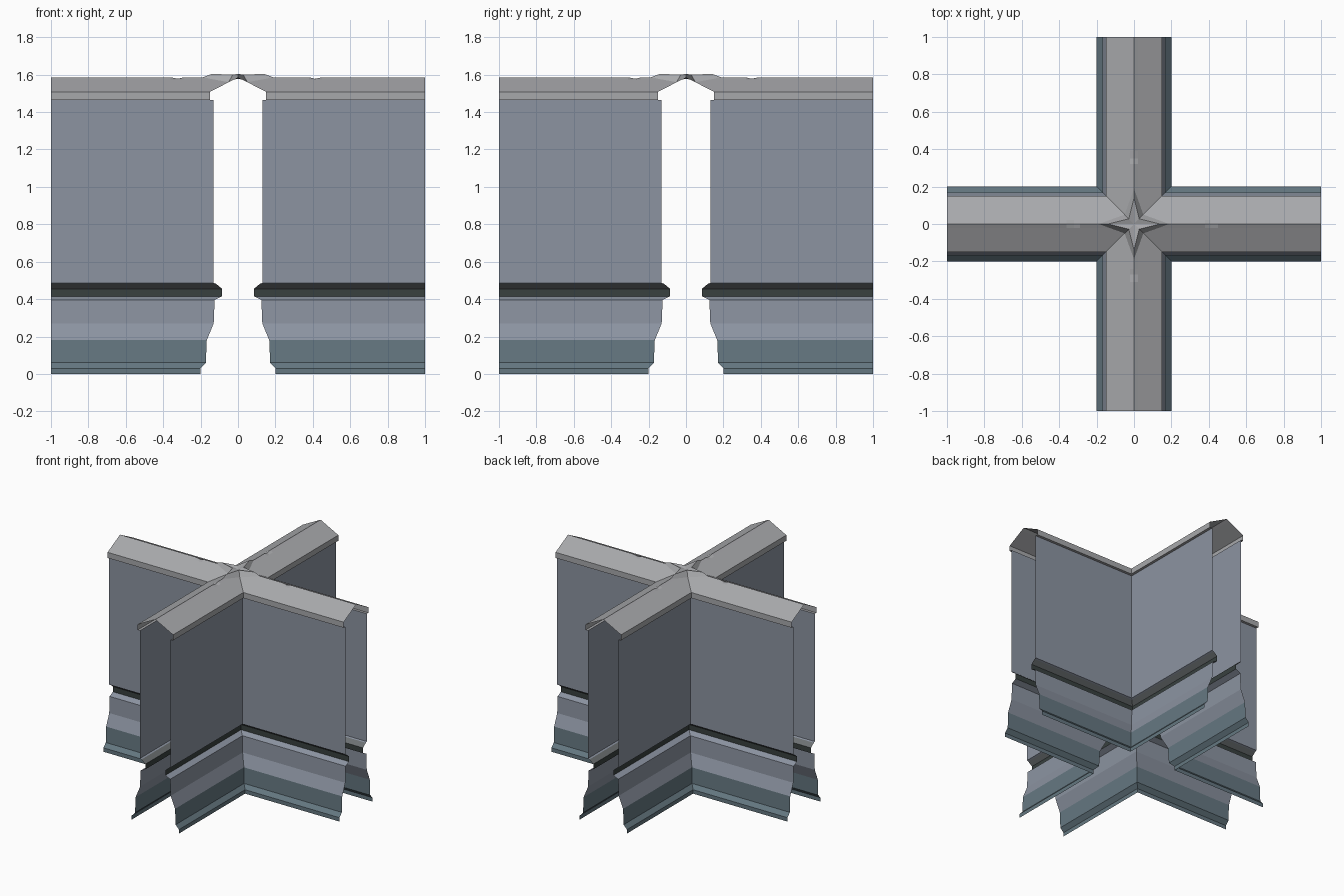
import bpy, bmesh
from mathutils import Matrix
from math import pi

if "Cube" in bpy.data.objects:
    bpy.data.objects.remove(bpy.data.objects["Cube"])

# Half cross-section of the wall: (distance from centre line, height)
PLINTH = [(0.2, 0), (0.2, 0.03), (0.172, 0.06), (0.167, 0.18)]
SLOPE = [(0.167, 0.18), (0.13, 0.27), (0.125, 0.395), (0.085, 0.415)]
GROOVE = [(0.085, 0.415), (0.085, 0.455)]
SOFFIT = [(0.085, 0.455), (0.118, 0.482)]
PANEL = [(0.118, 0.482), (0.13, 0.487), (0.13, 1.465)]
COPING = [(0.13, 1.465), (0.15, 1.465), (0.15, 1.508), (0.022, 1.574), (0, 1.586)]

# Ridge chip position on each arm: +x, +y, -x, -y
CHIPS = [0.41, 0.35, 0.32, 0.27]


def material(name, rgb):
    m = bpy.data.materials.new(name)
    m.diffuse_color = (*rgb, 1)
    m.use_nodes = True
    m.node_tree.nodes["Principled BSDF"].inputs["Base Color"].default_value = m.diffuse_color
    return m


STONE = material("blue_grey_stone", (0.263, 0.296, 0.358))
TEAL = material("teal_stone", (0.13, 0.187, 0.22))
CAP = material("pale_stone", (0.39, 0.395, 0.41))
DARK = material("dark_stone", (0.04, 0.052, 0.05))
SHADE = material("shaded_stone", (0.15, 0.165, 0.17))


def finish(bm, name, mat):
    bmesh.ops.remove_doubles(bm, verts=bm.verts, dist=0.0005)
    bmesh.ops.recalc_face_normals(bm, faces=bm.faces)
    mesh = bpy.data.meshes.new(name)
    bm.to_mesh(mesh)
    bm.free()
    mesh.materials.append(mat)
    obj = bpy.data.objects.new(name, mesh)
    bpy.context.collection.objects.link(obj)
    return obj


def cross_sweep(name, profile, mat, chipped=False):
    """Sweep a profile round the four inner corners of the cross, ends open."""
    bm = bmesh.new()
    for q in range(4):
        rot = Matrix.Rotation(q * pi / 2, 3, 'Z')
        ca, cb = CHIPS[q], CHIPS[(q + 1) % 4]
        rows = []
        for d, z in profile:
            pts = [(1, d, z), (d, d, z), (d, 1, z)]
            if chipped:
                dip = 0.008 if d == 0 else 0
                pts = [(1, d, z), (ca + 0.04, d, z), (ca, d, z - dip),
                       (ca - 0.03, d, z), (d, d, z), (d, cb - 0.03, z),
                       (d, cb, z - dip), (d, cb + 0.04, z), (d, 1, z)]
            rows.append([bm.verts.new(rot @ Matrix.Translation(p).translation)
                         for p in pts])
        for a, b in zip(rows, rows[1:]):
            for i in range(len(a) - 1):
                bm.faces.new((a[i], a[i + 1], b[i + 1], b[i]))
    return finish(bm, name, mat)


cross_sweep("wall_plinth", PLINTH, TEAL)
cross_sweep("wall_slope", SLOPE, STONE)
cross_sweep("wall_groove", GROOVE, DARK)
cross_sweep("groove_soffit", SOFFIT, SHADE)
cross_sweep("wall_panel", PANEL, STONE)
cross_sweep("wall_coping", COPING, CAP, True)

# Four-pointed star on the crossing of the ridges
bm = bmesh.new()
centre = bm.verts.new((0, 0, 1.588))
top, low = [], []
for q in range(4):
    rot = Matrix.Rotation(q * pi / 2, 3, 'Z')
    for ring, tip, valley in ((top, (0.14, 0, 1.604), (0.028, 0.028, 1.6)),
                              (low, (0.19, 0, 1.585), (0.05, 0.05, 1.56))):
        for p in (tip, valley):
            v = bm.verts.new(p)
            v.co = rot @ v.co
            ring.append(v)
for i in range(8):
    j = (i + 1) % 8
    bm.faces.new((centre, top[i], top[j]))
    bm.faces.new((top[i], low[i], low[j], top[j]))
finish(bm, "ridge_star", CAP)
